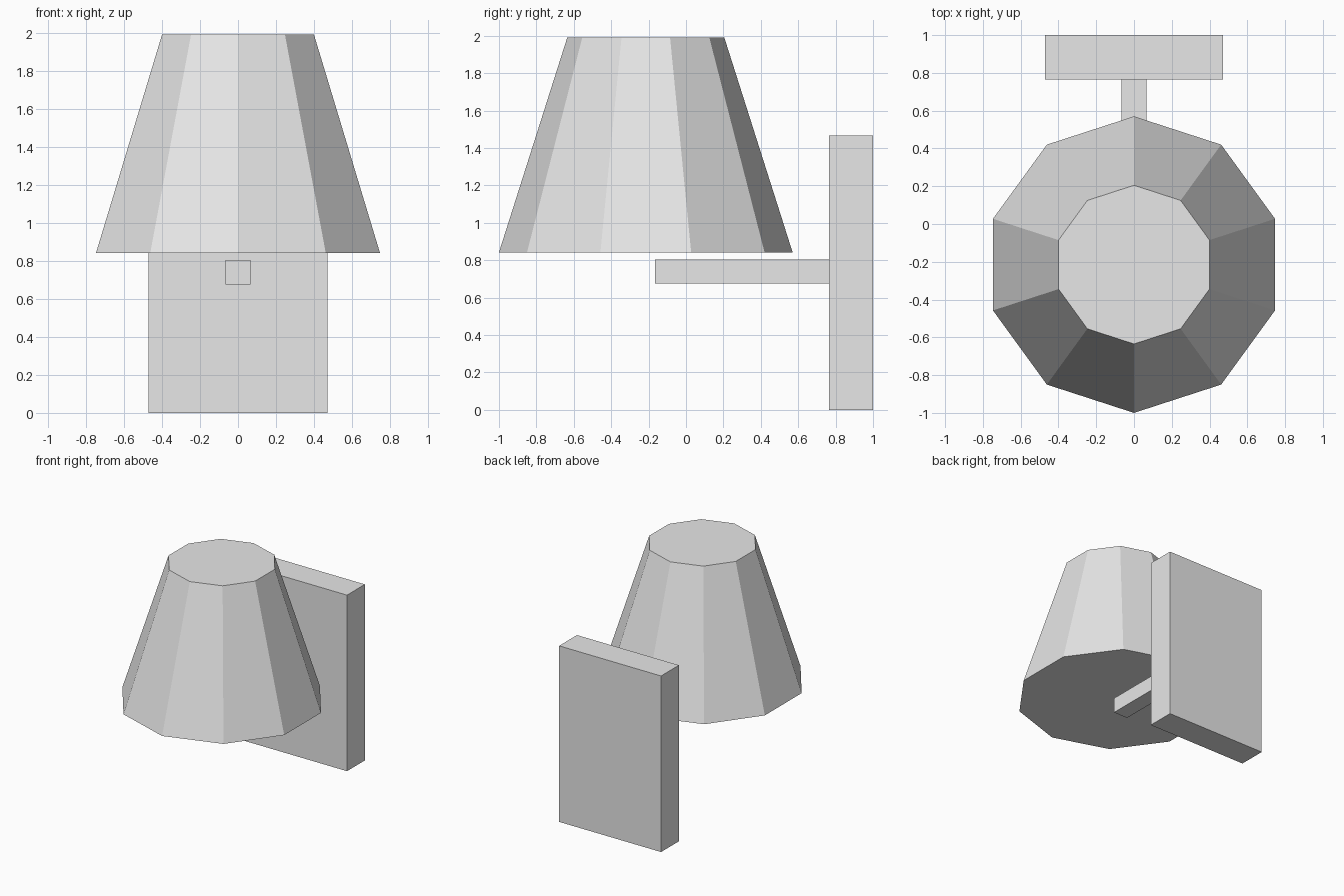
import bpy
import bmesh
from mathutils import Matrix, Vector

cube = bpy.data.objects.get("Cube")
if cube:
    bpy.data.objects.remove(cube, do_unlink=True)

# Single light grey finish
grey = bpy.data.materials.new("light_grey")
grey.use_nodes = True
colour = (0.8, 0.8, 0.8, 1.0)
grey.diffuse_color = colour
grey.node_tree.nodes["Principled BSDF"].inputs["Base Color"].default_value = colour


def finish(name, bm):
    """Turn a bmesh into a flat shaded object."""
    bmesh.ops.recalc_face_normals(bm, faces=bm.faces)
    mesh = bpy.data.meshes.new(name)
    bm.to_mesh(mesh)
    bm.free()
    mesh.materials.append(grey)
    obj = bpy.data.objects.new(name, mesh)
    bpy.context.collection.objects.link(obj)
    return obj


def box(name, low, high):
    low, high = Vector(low), Vector(high)
    bm = bmesh.new()
    place = Matrix.Translation((low + high) / 2) @ Matrix.Diagonal((*(high - low), 1))
    bmesh.ops.create_cube(bm, size=1, matrix=place)
    return finish(name, bm)


def tapered_shade(name, sides, radius_low, radius_high, z_low, z_high, y):
    bm = bmesh.new()
    bmesh.ops.create_cone(
        bm, cap_ends=True, cap_tris=False, segments=sides,
        radius1=radius_low, radius2=radius_high, depth=z_high - z_low,
        matrix=Matrix.Translation((0, y, (z_low + z_high) / 2)))
    return finish(name, bm)


# Ten-sided closed lampshade, one corner pointing forward
tapered_shade("lampshade", 10, 0.785, 0.42, 0.842, 1.99, -0.215)

# Upright plate that fixes to the wall
box("wall_plate", (-0.47, 0.765, 0), (0.47, 1, 1.468))

# Square arm reaching from the plate to below the shade
box("support_arm", (-0.067, -0.165, 0.675), (0.067, 0.765, 0.803))
